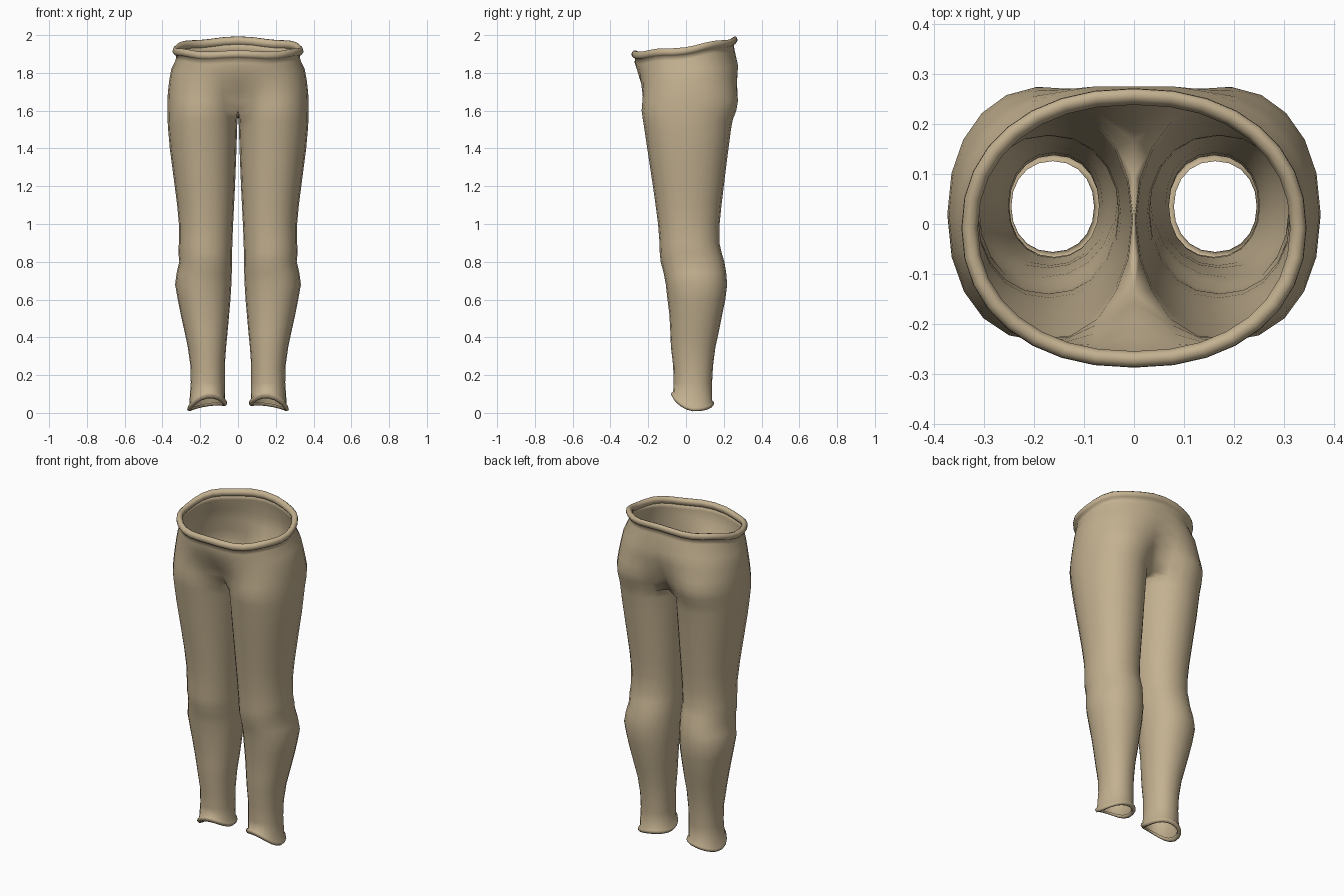
import bpy, bmesh, math

if "Cube" in bpy.data.objects:
    bpy.data.objects.remove(bpy.data.objects["Cube"])

N = 20                       # points round one leg
SEAM = 4                     # steps of the leg ring that join the other leg
OUT = N - SEAM               # steps round the outside

cloth = bpy.data.materials.new("tan cloth")
cloth.diffuse_color = (0.55, 0.44, 0.28, 1)
cloth.use_nodes = True
cloth.node_tree.nodes["Principled BSDF"].inputs["Base Color"].default_value = cloth.diffuse_color

# leg sections: z, inner x, outer x, front y, back y
LEG = [(0.16, .070, .250, -.066, .138), (0.25, .070, .252, -.068, .143),
       (0.35, .063, .266, -.080, .156), (0.43, .055, .283, -.083, .174),
       (0.52, .047, .303, -.088, .192), (0.60, .040, .319, -.098, .208),
       (0.68, .035, .333, -.107, .218), (0.74, .033, .325, -.118, .213),
       (0.80, .031, .311, -.134, .203), (0.85, .031, .316, -.139, .188),
       (0.90, .030, .313, -.140, .177), (1.00, .026, .313, -.148, .178),
       (1.10, .021, .322, -.161, .188), (1.20, .016, .335, -.175, .200),
       (1.30, .012, .348, -.190, .212), (1.40, .008, .361, -.205, .225),
       (1.50, .005, .370, -.220, .238), (1.55, .003, .373, -.228, .247)]
CROTCH = (1.60, 0, .374, -.235, .266)
# hip sections: z, blend from leg shape to full oval, half width, front y, back y
HIPS = [(1.65, .22, .374, -.240, .284), (1.70, .48, .371, -.247, .287),
        (1.76, .75, .364, -.256, .287), (1.82, .92, .353, -.264, .284)]


def power(v, p):
    return math.copysign(abs(v) ** p, v)


def leg_point(sec, k):
    """Point k on a leg ring; k = 0 is the front end of the seam."""
    z, xi, xo, yf, yb = sec
    a = -math.pi * OUT / N + k * 2 * math.pi / N
    x = (xi + xo) / 2 + (xo - xi) / 2 * power(math.cos(a), .92)
    y = (yf + yb) / 2 + (yb - yf) / 2 * power(math.sin(a), .95)
    return [x, y, z]


def oval_point(w, yf, yb, k):
    a = -math.pi / 2 + math.pi * k / OUT
    return [w * power(max(0, math.cos(a)), .9) if 0 < k < OUT else 0,
            (yf + yb) / 2 + (yb - yf) / 2 * power(math.sin(a), .93)]


def waist_z(y):
    return 1.925 + .14 * y + .16 * y * y


def hem_z(x, y):
    return .028 + 4 * max(0, .05 - y) ** 2 + 1.5 * max(0, y - .05) ** 2 - .15 * (x - .165)


rows = []                    # each row: list of points, with a closed flag

# rolled ankle hem, from inside lip outwards and up: offset, height
for off, dz in [(-.010, .014), (-.008, .000), (.004, -.006), (.013, .003), (.011, .014), (.002, .028)]:
    ring = []
    for k in range(N):
        x, y, _ = leg_point((0, .070 - off, .256 + off, -.066 - off, .136 + off), k)
        ring.append((x, y, hem_z(x, y) + dz))
    rows.append((ring, True))

# legs
for sec in LEG:
    rows.append(([leg_point(sec, k) for k in range(N)], True))

# crotch ring, its inner points resting on the centre line
ring = []
for k in range(N):
    p = leg_point(CROTCH, k)
    if k == 0 or k >= OUT:
        t = 0 if k == 0 else (N - k) / SEAM
        p = [0, p[1], 1.605 - .045 * math.sin(t * math.pi / 2)]
    ring.append(p)
rows.append((ring, True))

# hips blend from leg shape to one oval
for z, s, w, yf, yb in HIPS:
    arc = []
    for k in range(OUT + 1):
        lx, ly, _ = leg_point((z, 0, w, yf, yb), k)
        if k in (0, OUT):
            lx = 0
        ox, oy = oval_point(w, yf, yb, k)
        y = ly + (oy - ly) * s
        lift = max(0, z - 1.7) * .55 * y
        arc.append((lx + (ox - lx) * s, y, z + lift))
    rows.append((arc, False))

# rolled waistband: offset, height
for off, dz in [(.000, -.050), (-.002, -.026), (.008, -.022), (.016, -.010), (.015, .006), (.005, .016),
                (-.008, .014), (-.017, .002), (-.014, -.014), (-.006, -.024)]:
    arc = []
    for k in range(OUT + 1):
        x, y = oval_point(.330 + off, -.272 - off, .256 + off, k)
        ripple = .005 * math.cos(6 * math.pi * k / OUT)
        arc.append((x, y, waist_z(y) + dz + ripple))
    rows.append((arc, False))

# skin the rows into one half
bm = bmesh.new()
verts = [[bm.verts.new(p) for p in pts] for pts, _ in rows]
for i in range(len(rows) - 1):
    a, b = verts[i], verts[i + 1]
    steps = N if rows[i + 1][1] else OUT
    for k in range(steps):
        j = (k + 1) % N if steps == N else k + 1
        bm.faces.new((a[k], a[j], b[j], b[k]))
for f in bm.faces:
    f.smooth = True
mesh = bpy.data.meshes.new("trousers")
bm.to_mesh(mesh)
bm.free()
mesh.materials.append(cloth)
trousers = bpy.data.objects.new("trousers", mesh)
bpy.context.collection.objects.link(trousers)

# second half
mirror = trousers.modifiers.new("mirror", 'MIRROR')
mirror.use_axis[0] = True
mirror.use_mirror_merge = True
mirror.merge_threshold = .0005
